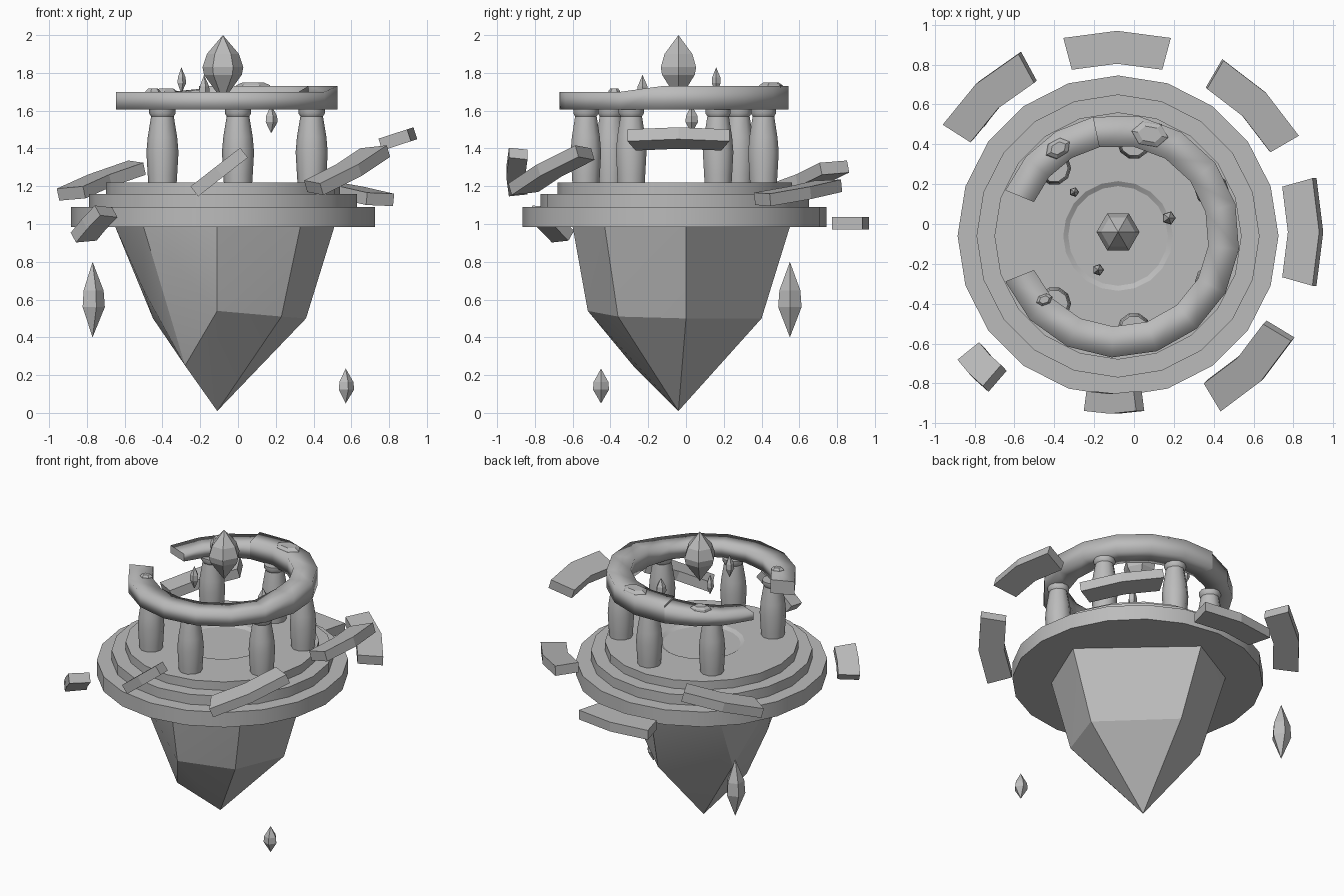
import bpy, bmesh, math
from mathutils import Matrix, Vector

if "Cube" in bpy.data.objects:
    bpy.data.objects.remove(bpy.data.objects["Cube"], do_unlink=True)

GREY = (0.5, 0.5, 0.5, 1)
stone = bpy.data.materials.new("grey_stone")
stone.use_nodes = True
stone.diffuse_color = GREY
stone.node_tree.nodes["Principled BSDF"].inputs["Base Color"].default_value = GREY

CX, CY = -0.08, -0.06   # centre of the platform


def finish(bm, name, place=None, smooth=None):
    """Clean the mesh, place it and give it the stone material."""
    bmesh.ops.remove_doubles(bm, verts=bm.verts, dist=0.0001)
    bmesh.ops.recalc_face_normals(bm, faces=bm.faces)
    mesh = bpy.data.meshes.new(name)
    bm.to_mesh(mesh)
    bm.free()
    mesh.materials.append(stone)
    obj = bpy.data.objects.new(name, mesh)
    bpy.context.collection.objects.link(obj)
    if place:
        obj.matrix_world = place
    if smooth:
        bpy.ops.object.select_all(action='DESELECT')
        obj.select_set(True)
        bpy.context.view_layer.objects.active = obj
        bpy.ops.object.shade_smooth_by_angle(angle=math.radians(smooth))
    return obj


def skin(bm, loops, closed):
    """Join neighbouring loops of vertices with quads."""
    n = len(loops[0])
    pairs = list(zip(loops, loops[1:]))
    if closed:
        pairs.append((loops[-1], loops[0]))
    for a, b in pairs:
        for i in range(n):
            j = (i + 1) % n
            bm.faces.new((a[i], a[j], b[j], b[i]))


def lathe(name, profile, sides, place, smooth=None):
    """Turn a profile of (radius, height) points; open ends are capped."""
    bm = bmesh.new()
    loops = []
    for r, z in profile:
        loops.append([bm.verts.new((r * math.cos(2 * math.pi * i / sides),
                                    r * math.sin(2 * math.pi * i / sides), z))
                      for i in range(sides)])
    skin(bm, loops, False)
    for end, loop in ((0, loops[0]), (-1, loops[-1])):
        if profile[end][0] > 0:
            bm.faces.new(loop)
    return finish(bm, name, place, smooth)


def arc_block(name, r0, r1, start, end, steps, heights, place=None, soft=False):
    """Curved block with a rectangular section; heights(angle) -> (bottom, top)."""
    bm = bmesh.new()
    loops = []
    for k in range(steps + 1):
        deg = start + (end - start) * k / steps
        c, s = math.cos(math.radians(deg)), math.sin(math.radians(deg))
        lo, hi = heights(deg)
        loops.append([bm.verts.new((r * c, r * s, z))
                      for r, z in ((r0, lo), (r1, lo), (r1, hi), (r0, hi))])
    skin(bm, loops, False)
    for f in bm.faces:
        f.smooth = soft
    for loop in (loops[0], loops[-1]):
        bm.faces.new(loop)
    return finish(bm, name, place)


def at(x, y, z=0):
    return Matrix.Translation((x, y, z))


# Stepped round platform with a shallow recess in the middle
lathe("platform", [(0.805, 0.985), (0.805, 1.09), (0.71, 1.09), (0.71, 1.16),
                   (0.62, 1.16), (0.62, 1.22), (0.275, 1.22), (0.25, 1.205)],
      20, at(CX, CY), 30)

# Faceted rock underneath, tapering to a point
rock_points = [
    (-0.11, -0.04, 0.01), (-0.28, -0.28, 0.25),
    (-0.11, -0.52, 0.54), (0.23, -0.36, 0.51), (0.36, 0.0, 0.50),
    (-0.06, 0.40, 0.50), (-0.45, 0.12, 0.50), (-0.5, -0.2, 0.65),
    (-0.65, -0.06, 0.985), (-0.5, -0.44, 0.985), (-0.11, -0.6, 0.985),
    (0.33, -0.43, 0.985), (0.51, 0.0, 0.985), (-0.1, 0.55, 0.985),
    (-0.48, 0.34, 0.985)]
bm = bmesh.new()
for p in rock_points:
    bm.verts.new(p)
bmesh.ops.convex_hull(bm, input=bm.verts)
finish(bm, "hanging_rock", None, 20)

# Six bulging columns, mirrored front to back
column = [(0.075, 1.215), (0.078, 1.26), (0.085, 1.38), (0.078, 1.46),
          (0.06, 1.57), (0.07, 1.585), (0.07, 1.61)]
for x, dy in ((0.39, 0.23), (0.0, 0.47), (-0.4, 0.34)):
    for side, label in ((1, "back"), (-1, "front")):
        lathe("column_" + label, column, 10, at(x, CY + side * dy), 40)

# Broken ring resting on the columns
arc_block("ring", 0.455, 0.61, -158, 102, 12,
          lambda a: (1.605, 1.73 if a > -20 else 1.70), at(CX, CY), True)
arc_block("ring_broken_end", 0.455, 0.61, 102, 158, 3,
          lambda a: (1.605, 1.715 - (a - 102) * 0.001), at(CX, CY), True)

# Rubble lumps on the ring
for x, y, z, size, turn in ((-0.38, 0.38, 1.69, 0.07, 30),
                            (0.08, 0.45, 1.72, 0.1, -10),
                            (-0.45, -0.38, 1.69, 0.045, 20)):
    place = at(x, y, z) @ Matrix.Rotation(math.radians(turn), 4, 'Z') \
        @ Matrix.Diagonal((1, 0.7, 1, 1))
    lathe("rubble", [(size, 0), (size * 0.9, 0.015), (size * 0.6, 0.028)], 6, place)

# Large crystal floating in the middle
lathe("large_crystal", [(0, 1.65), (0.1, 1.79), (0.108, 1.83), (0.085, 1.9), (0, 2.0)],
      6, at(-0.08, -0.04))

# Small floating crystals
for x, y, low, high, r in ((-0.3, 0.16, 1.69, 1.83, 0.025),
                           (0.175, 0.03, 1.48, 1.63, 0.035),
                           (-0.18, -0.23, 1.63, 1.79, 0.03),
                           (-0.77, 0.55, 0.40, 0.80, 0.065),
                           (0.57, -0.45, 0.05, 0.235, 0.045)):
    h = high - low
    lathe("small_crystal", [(0, low), (r, low + 0.4 * h), (r * 0.9, low + 0.62 * h), (0, high)],
          5, at(x, y))

# Tilted slabs floating round the platform:
# centre, facing angle, slope along the arc, roll, half arc, width
R = 0.96
slabs = [((-0.085, 0.87, 1.005), 90, 0, 0, 15, 0.165),
         ((0.59, 0.59, 1.165), 45, 8, 0, 15, 0.165),
         ((0.845, -0.04, 1.45), 0, 0, -18, 15, 0.165),
         ((0.575, -0.71, 1.285), -45, 22, 0, 15, 0.165),
         ((-0.1, -0.895, 1.275), -90, 38, 0, 9.5, 0.1),
         ((-0.76, -0.715, 1.0), -136, 38, 0, 6.5, 0.14),
         ((-0.72, 0.635, 1.23), 133, -16, 0, 15, 0.165)]
for centre, facing, slope, roll, half, width in slabs:
    place = Matrix.Translation(centre)
    for deg, axis in ((facing, 'Z'), (slope, 'X'), (roll, 'Y')):
        place = place @ Matrix.Rotation(math.radians(deg), 4, axis)
    sag = R * (1 + math.cos(math.radians(half))) / 2
    arc_block("floating_slab", R - width / 2, R + width / 2, -half, half, 2,
              lambda a: (-0.033, 0.033), place @ at(-sag, 0))
